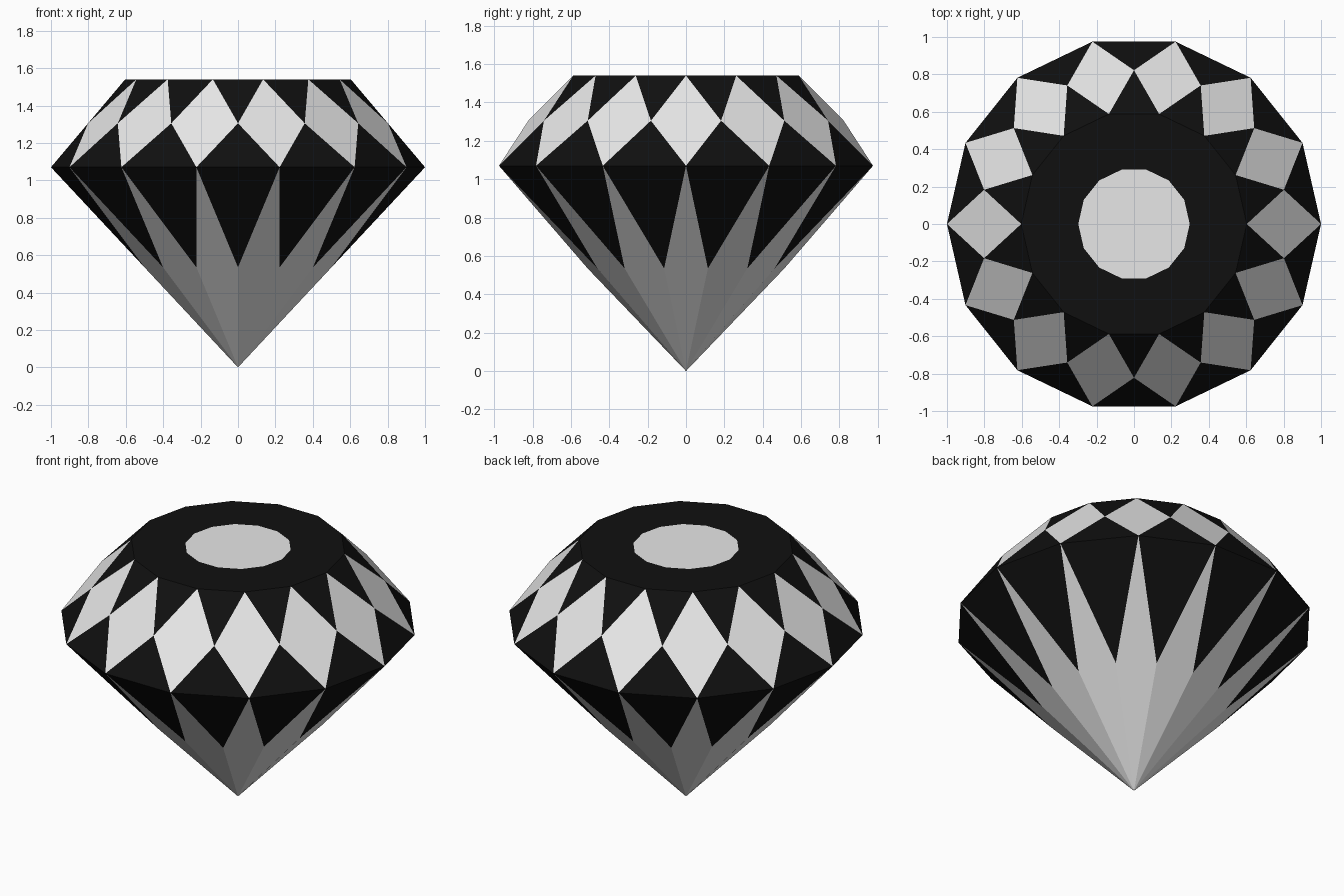
import bpy
import math

if "Cube" in bpy.data.objects:
    bpy.data.objects.remove(bpy.data.objects["Cube"])

SIDES = 14
STEP = 2 * math.pi / SIDES
R_GIRDLE, Z_GIRDLE = 1.0, 1.07
R_TABLE, Z_TABLE = 0.603, 1.54
R_CENTRE = 0.298


def material(name, value):
    mat = bpy.data.materials.new(name)
    mat.diffuse_color = (value, value, value, 1)
    mat.use_nodes = True
    mat.node_tree.nodes["Principled BSDF"].inputs["Base Color"].default_value = mat.diffuse_color
    return mat


MATS = [material("black", 0.005), material("white", 0.8)]


def ring(radius, z, offset=0.0):
    return [(radius * math.cos((k + offset) * STEP),
             radius * math.sin((k + offset) * STEP), z) for k in range(SIDES)]


def halfway(r1, z1, r2, z2):
    """Ring of kite corners, half a step round, that keeps each kite flat."""
    return ring((r1 + r2) / 2 / math.cos(STEP / 2), (z1 + z2) / 2, 0.5)


def build(name, verts, black, white):
    mesh = bpy.data.meshes.new(name)
    mesh.from_pydata(verts, [], black + white)
    for mat in MATS:
        mesh.materials.append(mat)
    for i, poly in enumerate(mesh.polygons):
        poly.material_index = int(i >= len(black))
    obj = bpy.data.objects.new(name, mesh)
    bpy.context.collection.objects.link(obj)


N = SIDES
nxt = [(k + 1) % N for k in range(N)]

# Crown: white kites between black triangles
build("crown",
      ring(R_GIRDLE, Z_GIRDLE)
      + halfway(R_GIRDLE, Z_GIRDLE, R_TABLE, Z_TABLE)
      + ring(R_TABLE, Z_TABLE),
      [(k, nxt[k], N + k) for k in range(N)]
      + [(2 * N + nxt[k], 2 * N + k, N + k) for k in range(N)],
      [(k, N + k, 2 * N + k, N + (k - 1) % N) for k in range(N)])

# Pavilion: long white kites meeting at the tip, black triangles under the girdle
build("pavilion",
      ring(R_GIRDLE, Z_GIRDLE) + halfway(R_GIRDLE, Z_GIRDLE, 0, 0) + [(0, 0, 0)],
      [(nxt[k], k, N + k) for k in range(N)],
      [(2 * N, N + k, k, N + (k - 1) % N) for k in range(N)])

# Table: black rim around a white centre
build("table",
      ring(R_TABLE, Z_TABLE) + ring(R_CENTRE, Z_TABLE),
      [(k, nxt[k], N + nxt[k], N + k) for k in range(N)],
      [tuple(range(N, 2 * N))])
